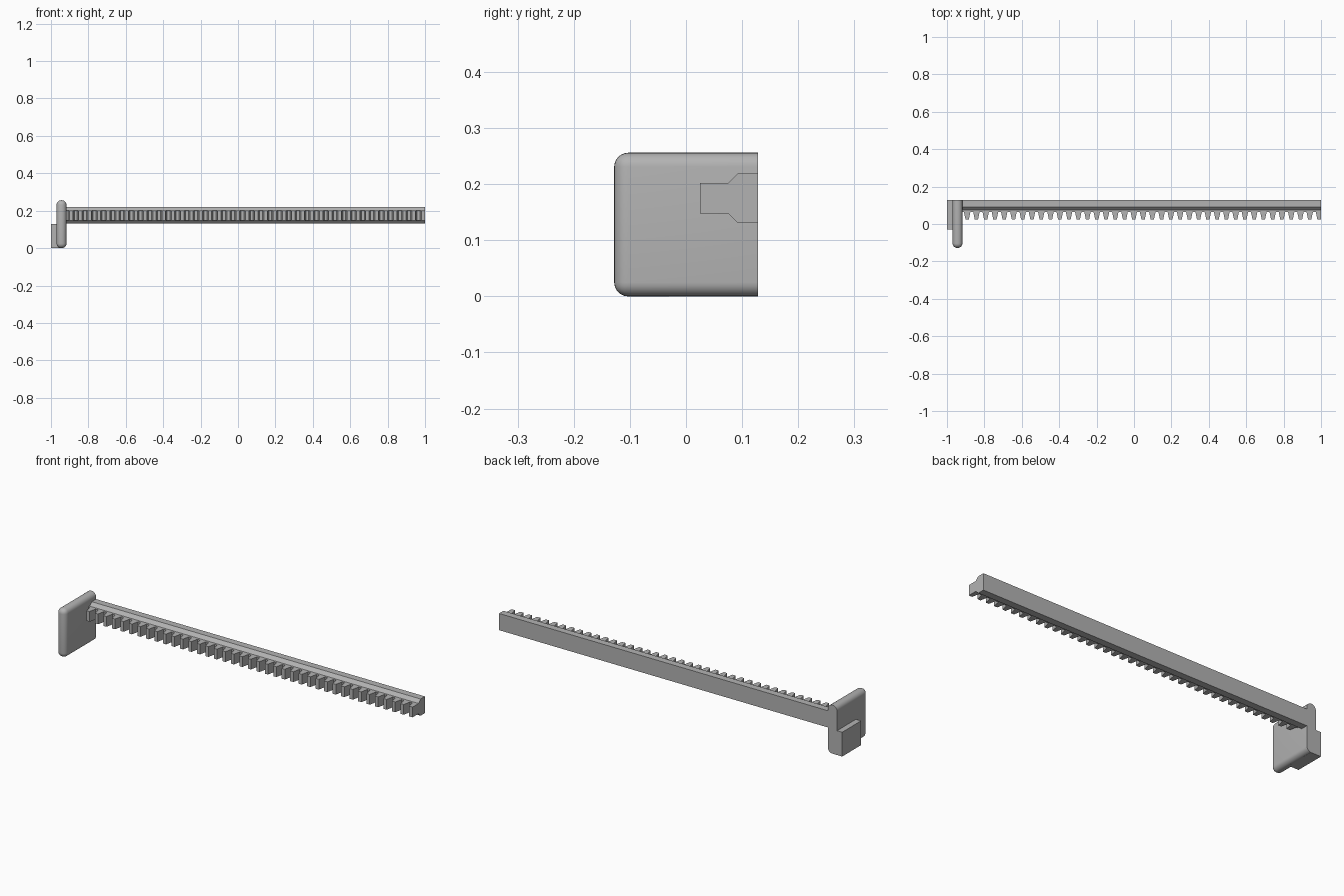
import bpy, bmesh
from mathutils import Vector

if "Cube" in bpy.data.objects:
    bpy.data.objects.remove(bpy.data.objects["Cube"])

grey = bpy.data.materials.new("plain grey")
grey.use_nodes = True
colour = (0.45, 0.45, 0.45, 1)
grey.diffuse_color = colour
grey.node_tree.nodes["Principled BSDF"].inputs["Base Color"].default_value = colour


def finish(name, bm):
    bmesh.ops.recalc_face_normals(bm, faces=bm.faces)
    mesh = bpy.data.meshes.new(name)
    bm.to_mesh(mesh)
    bm.free()
    mesh.materials.append(grey)
    obj = bpy.data.objects.new(name, mesh)
    bpy.context.collection.objects.link(obj)
    return obj


def prism(name, points, direction):
    """Extrude a flat outline along a direction."""
    bm = bmesh.new()
    face = bm.faces.new([bm.verts.new(p) for p in points])
    new = bmesh.ops.extrude_face_region(bm, geom=[face])["geom"]
    bmesh.ops.translate(bm, vec=Vector(direction),
                        verts=[g for g in new if isinstance(g, bmesh.types.BMVert)])
    return finish(name, bm)


def box(x0, x1, y0, y1, z0, z1):
    bm = bmesh.new()
    bmesh.ops.create_cube(bm, size=1)
    for v in bm.verts:
        v.co = (x1 if v.co.x > 0 else x0, y1 if v.co.y > 0 else y0, z1 if v.co.z > 0 else z0)
    return bm


BACK, MID = 0.128, 0.175
START, END = -0.93, 1.0
ROOT, TIP = 0.064, 0.025

# Guide rail: wide back slab tapering to the narrow strip that carries the teeth
half = [(BACK, 0.044), (0.092, 0.044), (0.075, 0.027), (ROOT, 0.027)]
outline = [(START, y, MID + h) for y, h in half] + [(START, y, MID - h) for y, h in reversed(half)]
prism("guide_rail", outline, (END - START, 0, 0))

# Gear teeth: one outline along the rail, the last tooth clipped at the rail end
PITCH, FIRST = 0.0495, -0.892
teeth = [(START, ROOT + 0.005), (START, ROOT)]
for i in range(39):
    x = FIRST + i * PITCH
    for dx, y in ((-0.017, ROOT), (-0.009, TIP), (0.009, TIP), (0.017, ROOT)):
        if x + dx < END:
            teeth.append((x + dx, y))
teeth += [(END, teeth[-1][1]), (END, ROOT + 0.005)]
prism("rack_teeth", [(x, y, MID - 0.027) for x, y in teeth], (0, 0, 0.054))

# End plate: rounded everywhere except its flat back
bm = box(-0.97, -0.917, -BACK, BACK, 0, 0.256)
edges = [e for e in bm.edges if any(v.co.y < 0 for v in e.verts)]
bmesh.ops.bevel(bm, geom=edges, offset=0.025, segments=6, profile=0.5, affect='EDGES')
plate = finish("end_plate", bm)
bpy.context.view_layer.objects.active = plate
plate.select_set(True)
bpy.ops.object.shade_smooth_by_angle(angle=0.6)

# Stop tab on the outer face of the plate
finish("stop_tab", box(-1.0, -0.94, -0.03, BACK, 0, 0.128))
